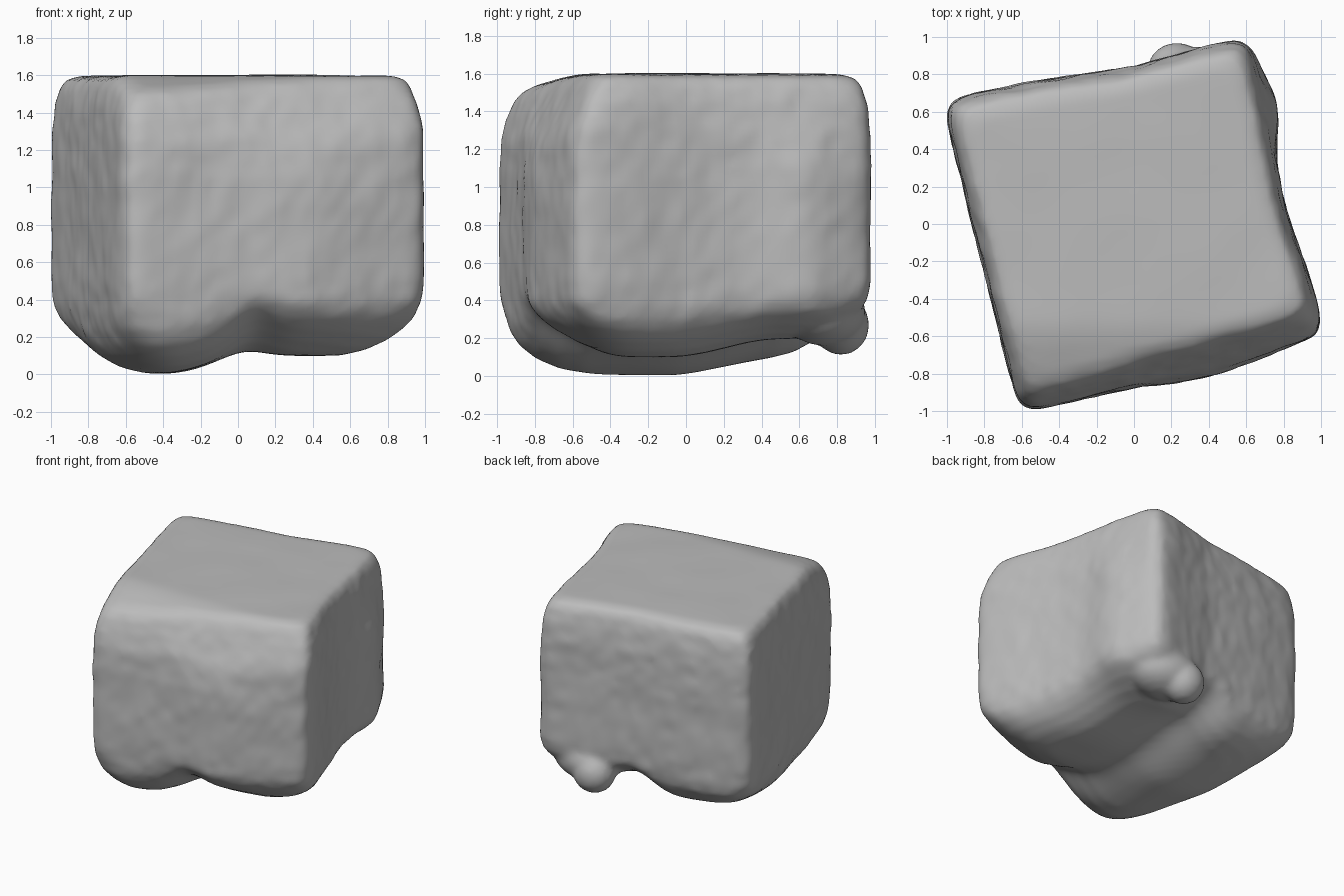
import bpy, bmesh, math
from mathutils import Vector, Matrix, noise

if "Cube" in bpy.data.objects:
    bpy.data.objects.remove(bpy.data.objects["Cube"], do_unlink=True)

SIDES = 200
STEPS = 6
# Plan corners: back left, back right, front right, front left
BL, BR = Vector((-1.03, 0.66)), Vector((0.61, 1.01))
FR, FL = Vector((1.03, -0.59)), Vector((-0.61, -1.02))
# Vertical profile: horizontal scale, height
PROFILE = [(0.02, 0), (0.3, 0), (0.6, 0.005), (0.74, 0.035), (0.85, 0.09),
           (0.92, 0.16), (0.965, 0.24), (0.99, 0.34), (1, 0.5), (1, 1.0),
           (0.995, 1.3), (0.98, 1.45), (0.955, 1.53), (0.92, 1.575),
           (0.85, 1.595), (0.5, 1.6), (0.02, 1.6)]


def smoothstep(a, b, x):
    t = min(max((x - a) / (b - a), 0), 1)
    return t * t * (3 - 2 * t)


def bell(x, centre, width):
    return math.exp(-((x - centre) / width) ** 2)


def plan(u, v):
    """Map the unit square onto the turned plan."""
    s, t = (u + 1) / 2, (v + 1) / 2
    return FL.lerp(FR, s).lerp(BL.lerp(BR, s), t)


def belly(x, y):
    """Uneven underside: low left ridge, shallow groove, right lobe."""
    groove = bell(x, -0.13 * y, 0.15) * (0.03 + 0.04 * smoothstep(0.2, 0.7, abs(y)))
    front = 0.06 * smoothstep(-0.3, -0.75, y) * smoothstep(-0.2, 0.2, x)
    return (0.1 * smoothstep(-0.42, 0.12, x) + groove + front
            + 0.09 * smoothstep(-0.1, 0.5, y))


def block_point(angle, scale, z):
    c, s = math.cos(angle), math.sin(angle)
    power = 5 + 11 * smoothstep(0, 0.5, z)       # rounder corners low down
    r = scale * (abs(c) ** power + abs(s) ** power) ** (-1 / power)
    u, v = r * c, r * s
    if v < 0:                                   # softer front top edge
        v *= 1 - (0.07 + 0.03 * u) * smoothstep(1.25, 1.6, z)
    x, y = plan(u, v)
    # Swollen and hollowed walls
    swell = smoothstep(1.5, 1.0, z) * scale
    right, back = smoothstep(0.3, 0.65, x), smoothstep(0.4, 0.75, y)
    y -= 0.06 * swell * bell(x, 0.4, 0.35) * smoothstep(-0.3, -0.7, y)
    x += right * scale * (0.06 * swell * bell(y, 0.65, 0.2)
                          - 0.04 * bell(y, 0.1, 0.35))
    y -= 0.035 * scale * back * bell(x, 0, 0.35)
    # Uneven floor and drooping front of the top
    z += belly(x, y) * (1 - smoothstep(0, 0.55, z))
    z -= 0.08 * smoothstep(-0.5, -0.95, y) * smoothstep(1.0, 1.5, z)
    p = Vector((x, y, z))
    # Lumpy walls
    wall = smoothstep(0.85, 0.98, scale)
    lump = 0.01 * noise.noise(p * 5) + 0.01 * noise.noise(p * 12)
    out = Vector((x, y, 0)).normalized()
    return p + out * lump * wall + Vector((0, 0, 0.006 * noise.noise(p * 3)))


# Lofted block
bm = bmesh.new()
levels = []
for (s0, z0), (s1, z1) in zip(PROFILE, PROFILE[1:]):
    for k in range(STEPS):
        f = k / STEPS
        levels.append((s0 + (s1 - s0) * f, z0 + (z1 - z0) * f))
levels.append(PROFILE[-1])
rings = [[bm.verts.new(block_point(math.tau * i / SIDES, s, z))
          for i in range(SIDES)] for s, z in levels]
for lower, upper in zip(rings, rings[1:]):
    for i in range(SIDES):
        j = (i + 1) % SIDES
        bm.faces.new((lower[i], lower[j], upper[j], upper[i]))
bm.faces.new(rings[0][::-1])
bm.faces.new(rings[-1])

# Small foot under the back edge, with a fillet lump behind it
for place, size in (((0.23, 0.82, 0.27), (0.16, 0.15, 0.16)),
                    ((0.33, 0.73, 0.34), (0.28, 0.22, 0.18))):
    lump = Matrix.Translation(place) @ Matrix.Diagonal((*size, 1))
    bmesh.ops.create_icosphere(bm, subdivisions=4, radius=1, matrix=lump)
bmesh.ops.recalc_face_normals(bm, faces=bm.faces)

mesh = bpy.data.meshes.new("stone_block")
bm.to_mesh(mesh)
bm.free()
block = bpy.data.objects.new("stone_block", mesh)
bpy.context.collection.objects.link(block)

# Plain grey
grey = bpy.data.materials.new("stone_grey")
grey.use_nodes = True
colour = (0.5, 0.5, 0.5, 1)
grey.diffuse_color = colour
grey.node_tree.nodes["Principled BSDF"].inputs["Base Color"].default_value = colour
mesh.materials.append(grey)

# Fuse and soften
fuse = block.modifiers.new("fuse", 'REMESH')
fuse.mode = 'VOXEL'
fuse.voxel_size = 0.025
fuse.use_smooth_shade = True
soften = block.modifiers.new("soften", 'SMOOTH')
soften.factor = 0.5
soften.iterations = 5
